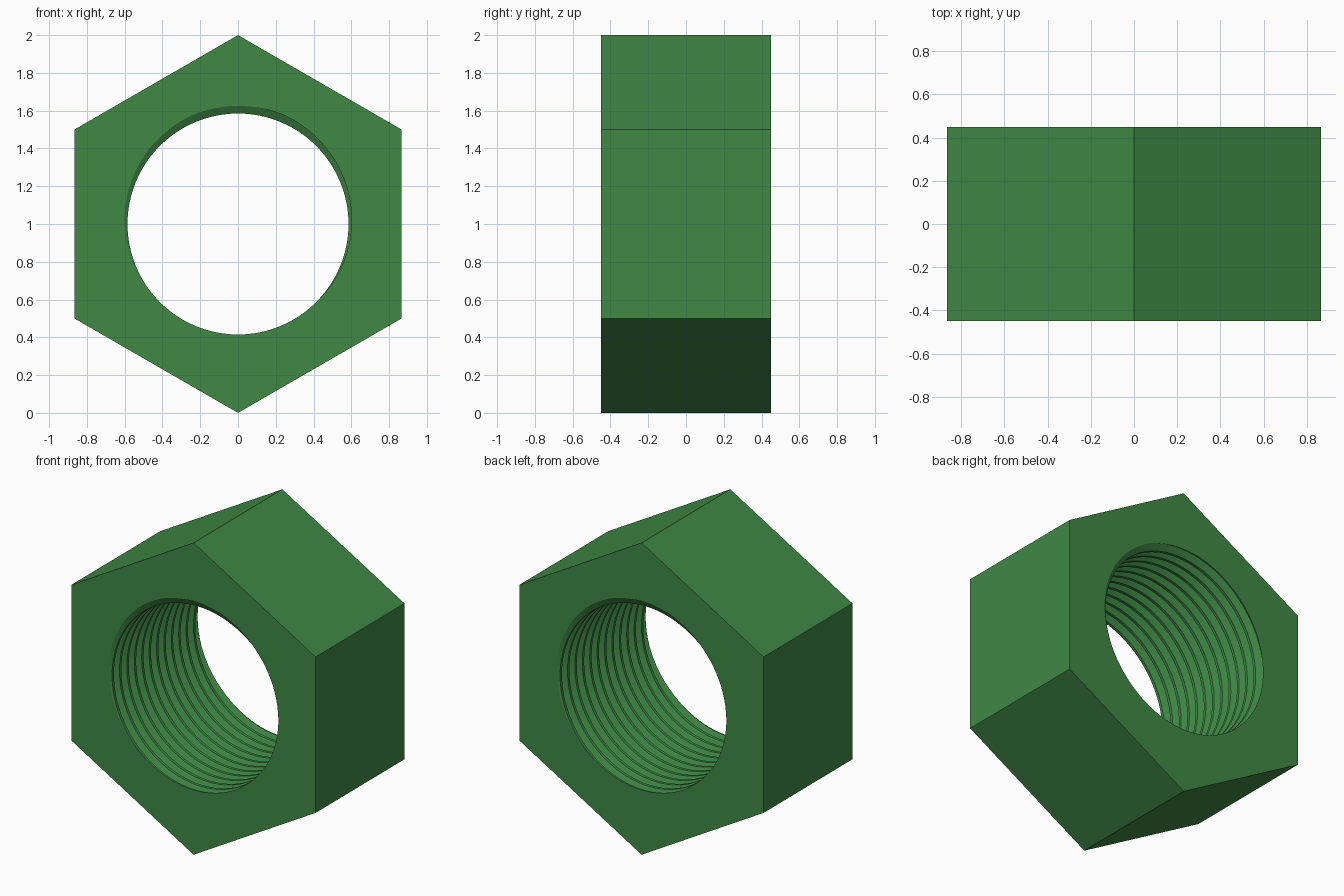
import bpy
import bmesh
from math import sin, cos, tau
from mathutils import Vector

cube = bpy.data.objects.get("Cube")
if cube:
    bpy.data.objects.remove(cube, do_unlink=True)

HALF = 0.45            # half the thickness along y
TURNS = 12
PITCH = 2 * HALF / TURNS
MINOR, MAJOR = 0.585, 0.625
STEPS = 96             # segments around the bore

# One pitch of the thread: flat root, flank, flat crest, flank
PROFILE = [(-1 / 16, MAJOR), (1 / 16, MAJOR), (3 / 8, MINOR), (5 / 8, MINOR)]


def polar(radius, turn, y):
    """Point around the bore axis, clockwise from the top."""
    return Vector((radius * sin(turn * tau), y, 1 + radius * cos(turn * tau)))


def add_thread(bm):
    """Helical thread surface, overlong so both ends can be trimmed flat."""
    rows = []
    for k in range(-2, TURNS + 3):
        for offset, radius in PROFILE:
            rows.append([bm.verts.new(polar(radius, j / STEPS,
                                            -HALF + PITCH * (k + offset + j / STEPS)))
                         for j in range(STEPS)])
    # Each full turn joins the row one pitch further on
    lead = len(PROFILE)
    for i in range(len(rows) - lead - 1):
        lower = rows[i] + [rows[i + lead][0]]
        upper = rows[i + 1] + [rows[i + lead + 1][0]]
        for j in range(STEPS):
            bm.faces.new((lower[j], lower[j + 1], upper[j + 1], upper[j]))
    for side in (-1, 1):
        bmesh.ops.bisect_plane(bm, geom=bm.verts[:] + bm.edges[:] + bm.faces[:],
                               dist=1e-5, plane_co=(0, side * HALF, 0),
                               plane_no=(0, side, 0), clear_outer=True)
    bmesh.ops.delete(bm, geom=[v for v in bm.verts if not v.link_faces], context='VERTS')


def add_hexagon(bm):
    """Six outer flats, with a corner at the top."""
    front, back = ([bm.verts.new(polar(1, k / 6, y)) for k in range(6)]
                   for y in (-HALF, HALF))
    for k in range(6):
        n = (k + 1) % 6
        bm.faces.new((front[k], front[n], back[n], back[k]))


def add_end_faces(bm):
    """Fill between the hexagon and the trimmed thread at each end."""
    for side in (-1, 1):
        rim = [e for e in bm.edges if e.is_boundary
               and all(abs(v.co.y - side * HALF) < 1e-4 for v in e.verts)]
        bmesh.ops.triangle_fill(bm, use_beauty=True, edges=rim, normal=(0, side, 0))


bm = bmesh.new()
add_thread(bm)
add_hexagon(bm)
add_end_faces(bm)
bmesh.ops.recalc_face_normals(bm, faces=bm.faces[:])

mesh = bpy.data.meshes.new("hex_nut")
bm.to_mesh(mesh)
bm.free()
nut = bpy.data.objects.new("hex_nut", mesh)
bpy.context.collection.objects.link(nut)

# Green finish
green = bpy.data.materials.new("green")
green.use_nodes = True
color = (0.05, 0.25, 0.06, 1)
green.diffuse_color = color
green.node_tree.nodes["Principled BSDF"].inputs["Base Color"].default_value = color
mesh.materials.append(green)

bpy.ops.object.select_all(action='DESELECT')
nut.select_set(True)
bpy.context.view_layer.objects.active = nut
bpy.ops.object.shade_smooth_by_angle(angle=0.5)
